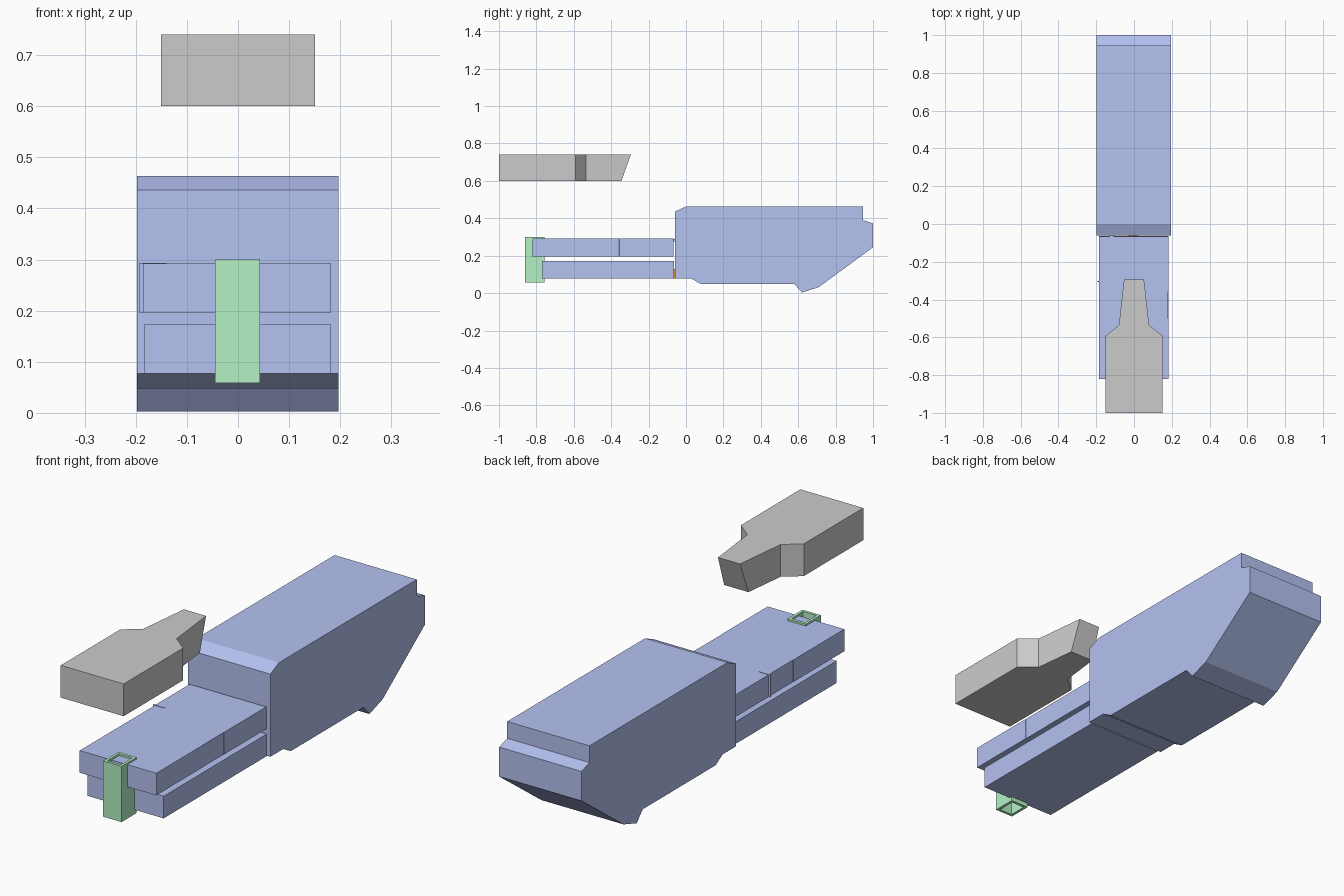
import bpy, bmesh
from mathutils import Vector

if "Cube" in bpy.data.objects:
    bpy.data.objects.remove(bpy.data.objects["Cube"])


def material(name, rgb):
    m = bpy.data.materials.new(name)
    m.diffuse_color = (*rgb, 1)
    m.use_nodes = True
    m.node_tree.nodes["Principled BSDF"].inputs["Base Color"].default_value = m.diffuse_color
    return m


BLUE = material("blue_paint", (0.46, 0.54, 0.88))
GREEN = material("green_paint", (0.46, 0.88, 0.56))
BROWN = material("orange_paint", (0.75, 0.25, 0.03))


def add(name, bm, mat=None):
    bmesh.ops.recalc_face_normals(bm, faces=bm.faces)
    me = bpy.data.meshes.new(name)
    bm.to_mesh(me)
    bm.free()
    if mat:
        me.materials.append(mat)
    ob = bpy.data.objects.new(name, me)
    bpy.context.collection.objects.link(ob)
    return ob


def prism(points, direction):
    """Extrude a closed planar outline."""
    bm = bmesh.new()
    face = bm.faces.new([bm.verts.new(p) for p in points])
    ext = bmesh.ops.extrude_face_region(bm, geom=[face], use_keep_orig=True)
    verts = [g for g in ext["geom"] if isinstance(g, bmesh.types.BMVert)]
    bmesh.ops.translate(bm, verts=verts, vec=Vector(direction))
    return bm


def box(name, x0, x1, y0, y1, z0, z1, mat):
    outline = [(x0, y0, z0), (x1, y0, z0), (x1, y1, z0), (x0, y1, z0)]
    return add(name, prism(outline, (0, 0, z1 - z0)), mat)


# Rear housing: side profile extruded across the width
profile = [(-0.06, 0.077), (-0.06, 0.436), (0, 0.463), (0.945, 0.463),
           (0.945, 0.39), (1.0, 0.373), (1.0, 0.245), (0.71, 0.032),
           (0.62, 0.003), (0.58, 0.048), (0.08, 0.048), (0.03, 0.077)]
add("rear_housing", prism([(-0.198, y, z) for y, z in profile], (0.395, 0, 0)), BLUE)

# Two stacked front bars; the upper one is split by fine side seams
box("lower_bar", -0.184, 0.182, -0.77, -0.064, 0.077, 0.173, BLUE)
bar = [(-0.186, -0.82), (0.182, -0.82), (0.182, -0.50), (0.181, -0.499),
       (0.181, -0.357), (0.182, -0.356), (0.182, -0.066), (-0.186, -0.066),
       (-0.186, -0.32), (-0.185, -0.321), (-0.185, -0.469), (-0.186, -0.47)]
add("upper_bar", prism([(x, y, 0.196) for x, y in bar], (0, 0, 0.096)), BLUE)
box("side_tab", -0.194, -0.14, -0.306, -0.301, 0.196, 0.2935, BLUE)

# Small links between the bars and the housing
box("upper_pin", -0.13, -0.108, -0.07, -0.055, 0.275, 0.289, BLUE)
box("link_block", -0.028, 0.022, -0.07, -0.056, 0.079, 0.13, BROWN)

# Open square sleeve around the bar ends
bm = bmesh.new()
rings = []
for z in (0.058, 0.30):
    for inset in (0, 0.012):
        x0, x1, y0, y1 = -0.045 + inset, 0.043 - inset, -0.86 + inset, -0.757 - inset
        rings.append([bm.verts.new(p) for p in
                      ((x0, y0, z), (x1, y0, z), (x1, y1, z), (x0, y1, z))])
for a, b in ((0, 1), (1, 3), (3, 2), (2, 0)):
    for i in range(4):
        j = (i + 1) % 4
        bm.faces.new((rings[a][i], rings[a][j], rings[b][j], rings[b][i]))
add("front_sleeve", bm, GREEN)

# Floating tapered block with a slanted tip
half = [(0.151, -1.0), (0.151, -0.592), (0.08, -0.535), (0.053, -0.295)]
outline = half + [(-x, y) for x, y in reversed(half)]
bm = prism([(x, y, 0.60) for x, y in outline], (0, 0, 0.14))
for v in bm.verts:
    if v.co.y > -0.3 and v.co.z < 0.65:
        v.co.y = -0.345
        v.co.x *= 1.1
add("upper_block", bm)
